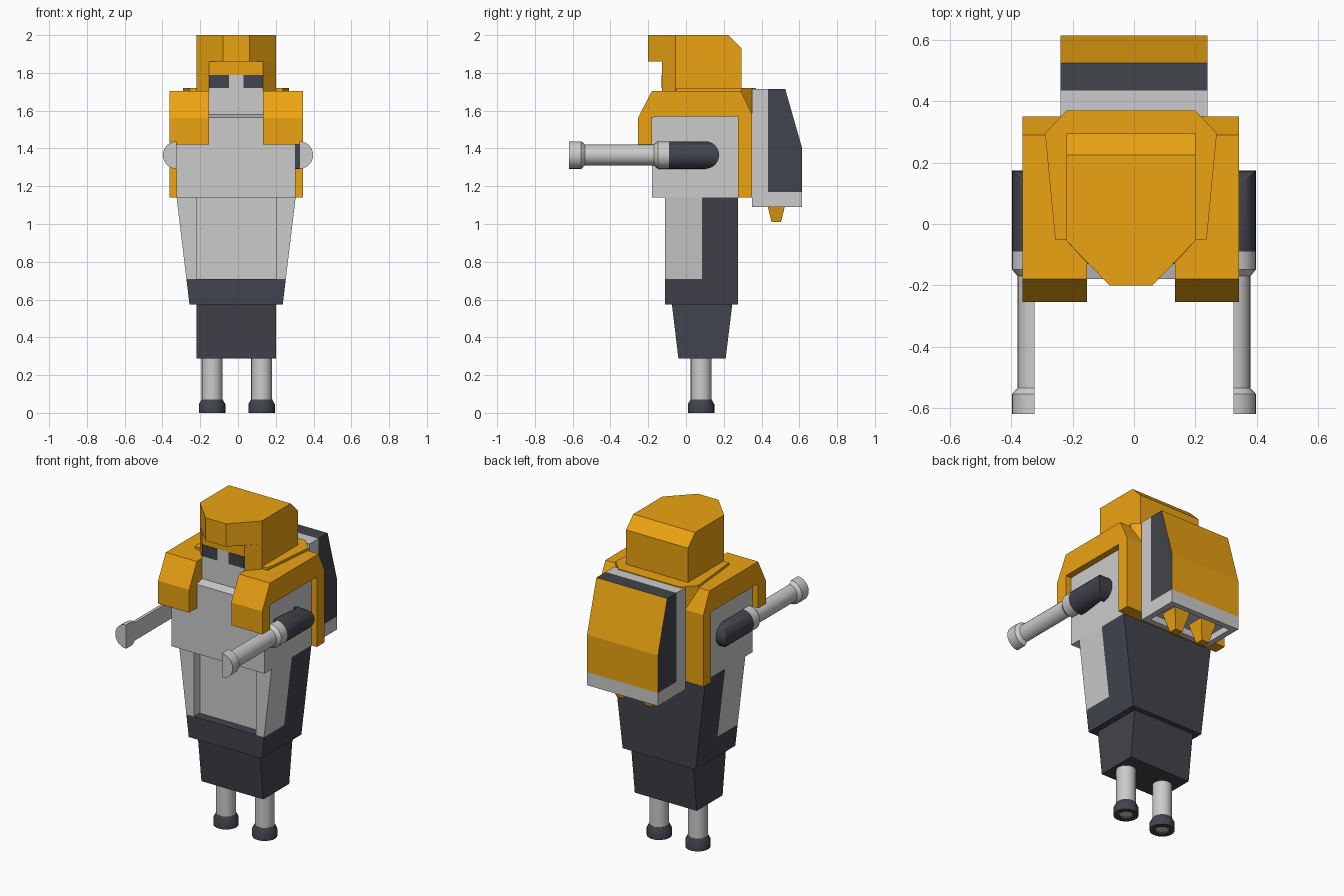
import bpy, bmesh
from math import sin, cos, pi, radians
from mathutils import Vector

if "Cube" in bpy.data.objects:
    bpy.data.objects.remove(bpy.data.objects["Cube"])


def material(name, rgb):
    m = bpy.data.materials.new(name)
    m.diffuse_color = (*rgb, 1)
    m.use_nodes = True
    m.node_tree.nodes["Principled BSDF"].inputs["Base Color"].default_value = m.diffuse_color
    return m


AMBER = material("amber", (0.84, 0.37, 0.006))
DARK = material("dark", (0.053, 0.058, 0.072))
CX = -0.01  # body centre line


def loft(name, rings, mat=None, smooth=False, loop=False, edit=None):
    """Skin a list of equal-length point rings; cap the ends or join them in a loop."""
    bm = bmesh.new()
    vs = [[bm.verts.new(p) for p in r] for r in rings]
    n = len(rings[0])
    pairs = list(zip(vs, vs[1:])) + ([(vs[-1], vs[0])] if loop else [])
    for a, b in pairs:
        for i in range(n):
            j = (i + 1) % n
            bm.faces.new((a[i], a[j], b[j], b[i]))
    if not loop:
        bm.faces.new(vs[0])
        bm.faces.new(vs[-1])
    bmesh.ops.recalc_face_normals(bm, faces=bm.faces[:])
    bm.normal_update()
    me = bpy.data.meshes.new(name)
    if mat:
        me.materials.append(mat)
    if edit:
        edit(bm, me)
    bm.to_mesh(me)
    bm.free()
    if smooth:
        me.shade_smooth()
        me.set_sharp_from_angle(angle=radians(35))
    ob = bpy.data.objects.new(name, me)
    bpy.context.collection.objects.link(ob)
    return ob


def side_prism(name, yz, x0, x1, mat=None, **kw):
    return loft(name, [[(x, y, z) for y, z in yz] for x in (x0, x1)], mat, **kw)


def front_prism(name, xz, y0, y1, mat=None):
    return loft(name, [[(x, y, z) for x, z in xz] for y in (y0, y1)], mat)


def plan_prism(name, xy, z0, z1, mat=None):
    return loft(name, [[(x, y, z) for x, y in xy] for z in (z0, z1)], mat)


def rect(hx, y0, y1, cx=CX):
    return [(cx - hx, y0), (cx + hx, y0), (cx + hx, y1), (cx - hx, y1)]


def box(name, x0, x1, y0, y1, z0, z1, mat=None):
    return plan_prism(name, [(x0, y0), (x1, y0), (x1, y1), (x0, y1)], z0, z1, mat)


def circle(x, y, z, r, n=24):
    return [(x + r * cos(2 * pi * i / n), y + r * sin(2 * pi * i / n), z) for i in range(n)]


def mirrored(half):
    """Complete a half outline (x offsets from the centre line)."""
    return [(CX + x, y) for x, y in half] + [(CX - x, y) for x, y in reversed(half)]


# legs and hollow feet
for side, x in (("left", -0.137), ("right", 0.125)):
    loft(side + "_leg", [circle(x, 0.08, z, r) for z, r in
         ((0.01, 0.04), (0.06, 0.04), (0.07, 0.055), (0.31, 0.055))], smooth=True)
    loft(side + "_foot", [circle(x, 0.08, z, r) for z, r in
         ((0, 0.07), (0.045, 0.07), (0.072, 0.056), (0.072, 0.04), (0, 0.04))],
         DARK, smooth=True, loop=True)

# lower skirt, tapered front to back
loft("lower_skirt", [[(x, y, z) for x, y in rect(0.21, a, b)] for z, a, b in
     ((0.288, -0.04, 0.21), (0.576, -0.075, 0.245))], DARK)


# coat: dark base and back, light side flaps and recessed front panel
def coat_half(z):
    return 0.247 + (z - 0.575) / 0.565 * 0.068


def coat_outline(z0, z1):
    a, b = coat_half(z0), coat_half(z1)
    return [(CX - a, z0), (CX + a, z0), (CX + b, z1), (CX - b, z1)]


front_prism("coat_base", coat_outline(0.575, 0.71), -0.11, 0.275, DARK)
front_prism("coat_back", coat_outline(0.71, 1.14), 0.085, 0.275, DARK)
box("coat_front_panel", CX - 0.21, CX + 0.21, -0.055, 0.085, 0.71, 1.14)
for side, s in (("left", -1), ("right", 1)):
    front_prism(side + "_coat_flap", [(CX + s * x, z) for x, z in
                ((0.21, 0.71), (coat_half(0.71), 0.71), (coat_half(1.14), 1.14), (0.21, 1.14))],
                -0.11, 0.085)

# chest
side_prism("chest", [(-0.18, 1.14), (0.275, 1.14), (0.275, 1.57), (-0.13, 1.58), (-0.18, 1.565)],
           CX - 0.315, CX + 0.315)

# shoulder mantle: hooked over the chest on both sides, joined across the back
hook = [(-0.255, 1.42), (-0.255, 1.56), (-0.18, 1.705), (0.29, 1.705), (0.35, 1.58),
        (0.35, 1.14), (0.275, 1.14), (0.275, 1.57), (-0.18, 1.57), (-0.18, 1.42)]
for side, s in (("left", -1), ("right", 1)):
    side_prism(side + "_shoulder", hook, CX + s * 0.143, CX + s * 0.353, AMBER)
side_prism("mantle_back", [(-0.05, 1.705)] + hook[3:8] + [(-0.05, 1.57)],
           CX - 0.143, CX + 0.143, AMBER)

# collar
plan_prism("collar", mirrored([(0.247, -0.05), (0.28, 0.295), (0.21, 0.37)]), 1.575, 1.72, AMBER)

# helmet: brimmed crown with a sloped back, and cheeks around the face
loft("helmet_crown", [[(x, y, z) for x, y in
     mirrored([(0.07, -0.2), (0.21, -0.055), (0.21, back)])]
     for z, back in ((1.86, 0.295), (1.93, 0.295), (2.0, 0.225))], AMBER)
plan_prism("helmet_sides", mirrored([(0.143, -0.06), (0.143, -0.128), (0.21, -0.055), (0.21, 0.295)]),
           1.705, 1.86, AMBER)
box("forehead", CX - 0.143, CX + 0.143, -0.128, -0.05, 1.79, 1.86, AMBER)
box("face", CX - 0.143, CX + 0.143, -0.128, -0.05, 1.57, 1.79)
for side, s in (("left", -1), ("right", 1)):
    xs = sorted((CX + s * 0.038, CX + s * 0.143))
    box(side + "_eye", *xs, -0.131, -0.1, 1.72, 1.79, DARK)


# arms: half-round barrels with a mitred elbow into the chest
def half_ring(s, y, r, n=12):
    pts = []
    for i in range(n + 1):
        t = -pi / 2 + pi * i / n
        pts.append((s * (0.325 + r * cos(t)), y, 1.365 + r * sin(t)))
    return pts


for side, s in (("left", -1), ("right", 1)):
    loft(side + "_barrel", [half_ring(s, y, r) for y, r in
         ((-0.62, 0.073), (-0.555, 0.073), (-0.535, 0.055), (-0.17, 0.055),
          (-0.148, 0.073), (-0.09, 0.073))], smooth=True)
    straight = half_ring(s, -0.09, 0.073)
    mitre = [(x, 0.102 + abs(x) - 0.325, z) for x, y, z in straight]
    root = [(s * 0.3, y, z) for x, y, z in mitre]
    start = [(s * 0.3 if i in (0, 12) else p[0], p[1], p[2]) for i, p in enumerate(straight)]
    loft(side + "_upper_arm", [start, mitre, root], DARK, smooth=True)


# backpack: light frame with a recessed underside, dark body with an amber back cover
def recess(bm, me):
    f = min(bm.faces, key=lambda f: f.calc_center_median().z + (0 if f.normal.z < -0.9 else 9))
    bmesh.ops.inset_region(bm, faces=[f], thickness=0.05)
    pocket = bmesh.ops.extrude_face_region(bm, geom=[f])["geom"]
    bmesh.ops.translate(bm, vec=Vector((0, 0, 0.04)),
                        verts=[v for v in pocket if isinstance(v, bmesh.types.BMVert)])
    if f.is_valid:
        bm.faces.remove(f)


def cover(bm, me):
    me.materials.append(AMBER)
    for f in bm.faces:
        if f.normal.y > 0.5:
            f.material_index = 1


side_prism("backpack_frame", [(0.35, 1.09), (0.615, 1.09), (0.615, 1.17), (0.435, 1.17),
           (0.435, 1.715), (0.35, 1.715)], -0.24, 0.24, edit=recess)
side_prism("backpack_body", [(0.435, 1.17), (0.615, 1.17), (0.615, 1.4), (0.525, 1.715),
           (0.435, 1.715)], -0.24, 0.24, DARK, edit=cover)
for side, x in (("left", -0.095), ("right", 0.095)):
    loft(side + "_nozzle", [[(px, py, z) for px, py in rect(h, 0.478 - h, 0.478 + h, x)]
         for z, h in ((1.01, 0.025), (1.13, 0.054))], AMBER)
